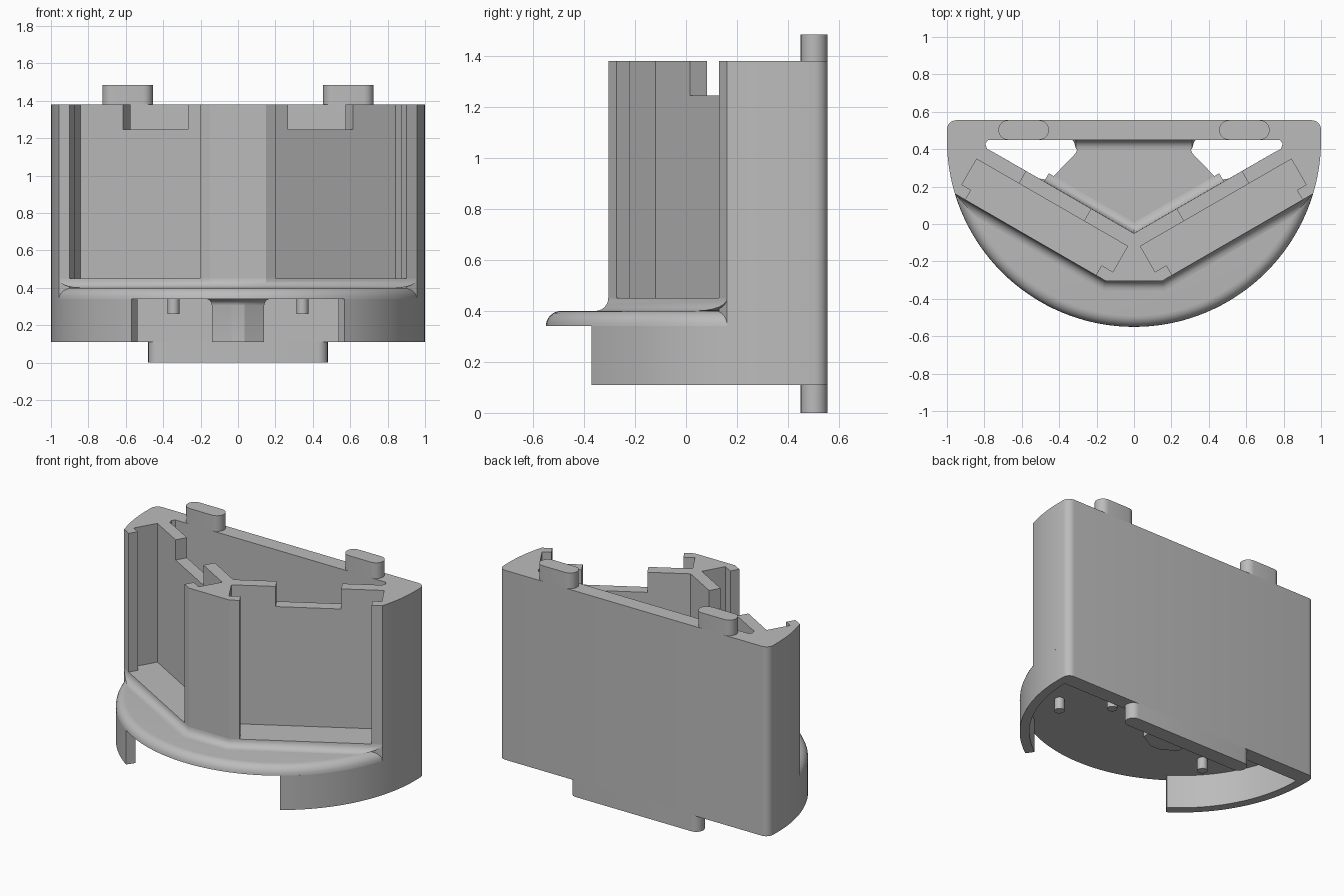
import bpy, bmesh
from math import sin, cos, pi, sqrt, atan2, radians

cube = bpy.data.objects.get("Cube")
if cube:
    bpy.data.objects.remove(cube, do_unlink=True)

grey = bpy.data.materials.new("plain_grey")
grey.use_nodes = True
grey.diffuse_color = (0.5, 0.5, 0.5, 1)
grey.node_tree.nodes["Principled BSDF"].inputs["Base Color"].default_value = (0.5, 0.5, 0.5, 1)

CY = 0.45            # centre of the round front, radius 1
FRONT = 0.339        # distance of the angled front faces from the origin
BACK = 0.043         # distance of the angled inner faces


def loft(name, loops):
    """Closed solid through a list of (outline, height) sections."""
    bm = bmesh.new()
    rings = [[bm.verts.new((x, y, z)) for x, y in pts] for pts, z in loops]
    n = len(rings[0])
    for a, b in zip(rings, rings[1:]):
        for i in range(n):
            j = (i + 1) % n
            bm.faces.new((a[i], a[j], b[j], b[i]))
    bm.faces.new(rings[0][::-1])
    bm.faces.new(rings[-1])
    bmesh.ops.recalc_face_normals(bm, faces=bm.faces)
    mesh = bpy.data.meshes.new(name)
    bm.to_mesh(mesh)
    bm.free()
    mesh.materials.append(grey)
    ob = bpy.data.objects.new(name, mesh)
    bpy.context.collection.objects.link(ob)
    return ob


def prism(name, pts, z0, z1):
    return loft(name, [(pts, z0), (pts, z1)])


def flip(pts):
    return [(-x, y) for x, y in reversed(pts)]


def both(half):
    """Whole outline from its +x half, dropping doubled points on the axis."""
    return half + [p for p in flip(half) if abs(p[0]) > 1e-6]


def slant(u, n):
    """Point u along and n in front of the 30 degree panel direction."""
    c, s = cos(pi / 6), sin(pi / 6)
    return (u * c + n * s, u * s - n * c)


def arc(cx, cy, r, a0, a1, steps):
    return [(cx + r * cos(a0 + (a1 - a0) * i / steps),
             cy + r * sin(a0 + (a1 - a0) * i / steps)) for i in range(steps + 1)]


def panel_end(n, r):
    """Where a slanted line meets the round front of radius r."""
    return slant(CY / 2 + sqrt(r * r - (n + CY * cos(pi / 6)) ** 2), n)


def stadium(cx, half, r=0.0525):
    y = CY + r
    return (arc(cx + half - r, y, r, -pi / 2, pi / 2, 12)
            + arc(cx - half + r, y, r, pi / 2, 3 * pi / 2, 12))


# Upper walls with the two lipped panel slots
corner = panel_end(FRONT, 1)
cavity_end = [(0.78, CY), (0.795, 0.43), (0.785, 0.4), (0.745, 0.38)]
half = [(0, -0.305), (0.15, -0.305),
        slant(0.04, FRONT), slant(0.04, 0.278), slant(-0.03, 0.278), slant(-0.03, 0.12),
        slant(0.902, 0.12), slant(0.902, 0.278), slant(0.845, 0.278), slant(0.845, FRONT)]
half += arc(0, CY, 1, atan2(corner[1] - CY, corner[0]), 0, 10)
half += cavity_end + [(0, -0.05)]
walls = prism("slotted_walls", both(half), 0.34, 1.38)

# Notches in the top of the slot back walls
notch = [slant(0.24, 0), slant(0.64, 0), slant(0.64, 0.2), slant(0.24, 0.2)]
for pts in (notch, flip(notch)):
    cutter = prism("notch_cutter", pts, 1.245, 1.5)
    cutter.hide_render = True
    mod = walls.modifiers.new("notch", "BOOLEAN")
    mod.operation = "DIFFERENCE"
    mod.solver = "EXACT"
    mod.object = cutter
    bpy.context.view_layer.objects.active = walls
    bpy.ops.object.modifier_apply(modifier=mod.name)
    bpy.data.objects.remove(cutter, do_unlink=True)

# Back plate with rounded corners
plate = [(-1, CY), (1, CY)] + arc(0.95, 0.505, 0.05, 0, pi / 2, 6)
plate += arc(-0.95, 0.505, 0.05, pi / 2, pi, 6)
prism("back_plate", plate, 0.11, 1.38)

# Rounded shelf with the two open shafts behind the walls
shaft = cavity_end + [slant(0.56, BACK), (0.45, 0.235), (0.31, 0.38), (0.3, 0.41), (0.33, CY)]


def shelf_outline(r):
    return arc(0, CY, r, -pi, 0, 72) + shaft + flip(shaft)


sections = [(shelf_outline(1), 0.34)]
for i in range(1, 7):
    t = i / 6 * pi / 2
    sections.append((shelf_outline(0.94 + 0.06 * cos(t)), 0.34 + 0.06 * sin(t)))
loft("shelf", sections)

# Hollow fillets where the walls meet the shelf
front_fillet, inner_fillet, plate_fillet = [], [], []
for i in range(7):
    t = i / 6 * pi / 2
    o, z = 0.05 * (1 - sin(t)), 0.45 - 0.05 * cos(t)
    n = FRONT + o
    front_fillet.append((both([(0, -0.305 - o), (0.15 + 0.268 * o, -0.305 - o),
                               panel_end(n, 1 - 1.2 * o), slant(0.92, 0.1),
                               (0, -0.115)]), z))
    m = BACK - o
    inner_fillet.append((both([(0, -0.1), slant(0.53, 0.08), slant(0.53, m),
                               (0, -m / cos(pi / 6))]), z))
    plate_fillet.append(([(-0.33, 0.47), (-0.31, CY - o), (0.31, CY - o), (0.33, 0.47)], z))
loft("front_fillet", front_fillet)
loft("inner_fillet", inner_fillet)
loft("plate_fillet", plate_fillet)

# Lower skirt, open at the front
a0 = radians(-55.2)
skirt = arc(0, CY, 1, a0, 0, 24) + arc(0, CY, 0.94, 0, a0, 24)
prism("skirt_left", skirt, 0.11, 0.34)
prism("skirt_right", flip(skirt), 0.11, 0.34)

# Faceted rib under the shelf, flared at its root
rib = both([(0, 0.2), (0.035, 0.2), (0.14, 0.26), (0.14, 0.46)])
sections = [(rib, 0.11)]
for i in range(6):
    t = i / 5 * pi / 2
    k = 1 + 0.22 * (1 - cos(t))
    sections.append(([(x * k, CY + (y - CY) * k) for x, y in rib], 0.305 + 0.035 * sin(t)))
loft("under_rib", sections)

# Locking tabs above and below, and the small pins underneath
prism("bottom_tab", stadium(0, 0.48), 0, 0.11)
for side, s in (("left", 1), ("right", -1)):
    prism("top_tab_" + side, stadium(s * 0.59, 0.135), 1.38, 1.485)
    for place, x, y in (("inner", 0.345, 0.2), ("outer", 0.58, -0.03)):
        pin = arc(s * x, y, 0.032, 0, 2 * pi, 20)[:-1]
        prism("pin_" + place + "_" + side, pin, 0.26, 0.345)

# Smooth curves, sharp corners
for ob in bpy.context.scene.objects:
    ob.select_set(ob.type == "MESH" and grey.name in ob.data.materials)
bpy.context.view_layer.objects.active = walls
bpy.ops.object.shade_smooth_by_angle(angle=radians(25))
